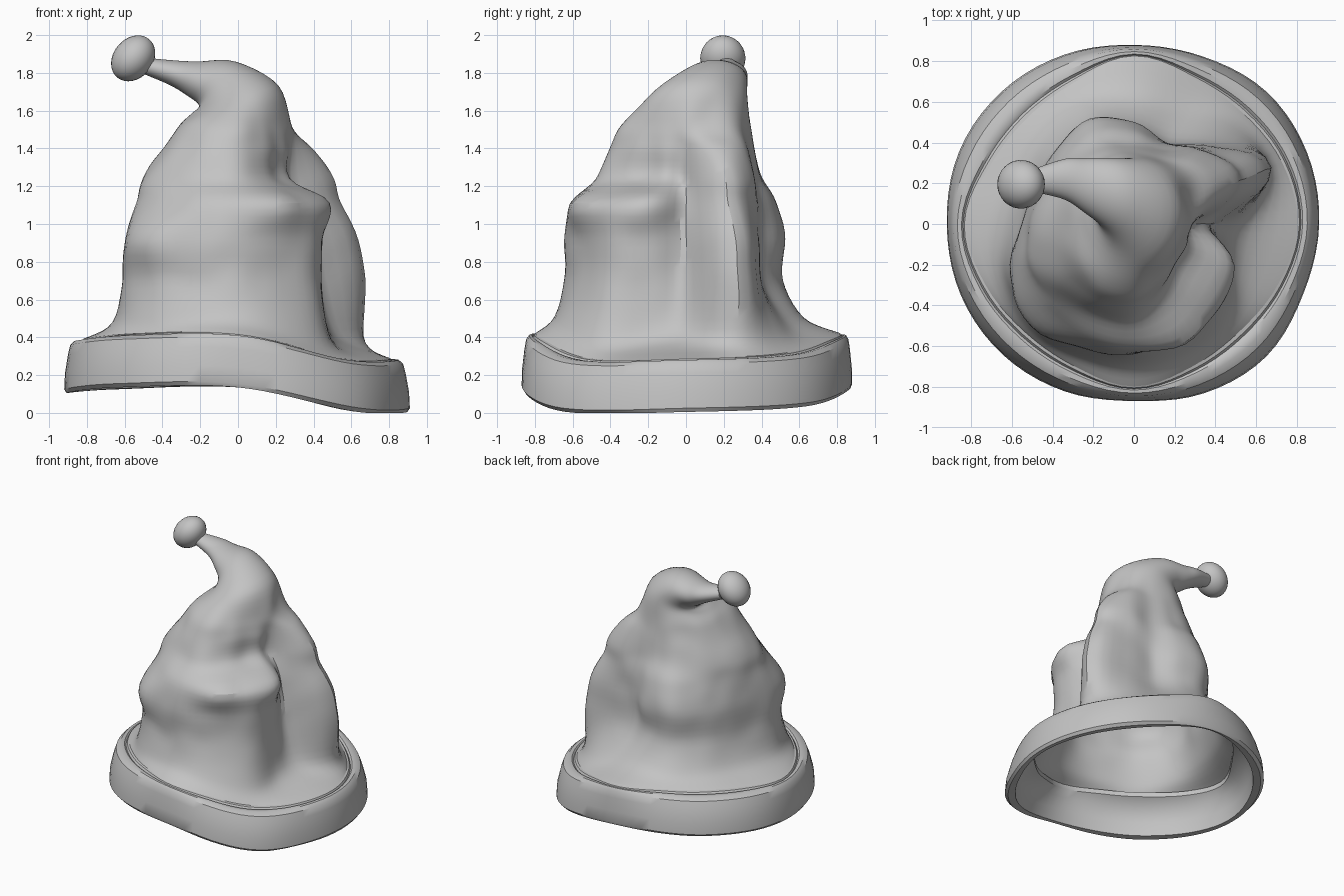
import bpy
import bmesh
from math import cos, sin, pi, radians
from mathutils import Vector, Matrix, noise

cube = bpy.data.objects.get("Cube")
if cube:
    bpy.data.objects.remove(cube, do_unlink=True)

SEGMENTS = 80   # around the hat
STEPS = 5       # between neighbouring body rings

felt = bpy.data.materials.new("grey felt")
felt.use_nodes = True
grey = (0.55, 0.55, 0.55, 1)
felt.diffuse_color = grey
felt.node_tree.nodes["Principled BSDF"].inputs["Base Color"].default_value = grey


def spline(a, b, c, d, t):
    """Catmull-Rom blend from b to c."""
    return b + (c - a + (2*a - 5*b + 4*c - d + (3*(b - c) + d - a)*t)*t)*t*0.5


def around(values, angle):
    """Smooth periodic lookup of evenly spaced values, given in hundredths."""
    n = len(values)
    pos = angle / (2*pi) * n
    i = int(pos)
    return spline(*[values[(i + k) % n] for k in (-1, 0, 1, 2)], pos - i) / 100


def loft(name, rings, closed=False, cap=False, sharp=40):
    """Skin a list of point rings into one object."""
    bm = bmesh.new()
    loops = [[bm.verts.new(p) for p in ring] for ring in rings]
    pairs = list(zip(loops, loops[1:]))
    if closed:
        pairs.append((loops[-1], loops[0]))
    for low, high in pairs:
        for i in range(len(low)):
            j = (i + 1) % len(low)
            bm.faces.new((low[i], low[j], high[j], high[i]))
    if cap:
        bm.faces.new(loops[-1])
    if closed:
        bmesh.ops.recalc_face_normals(bm, faces=bm.faces)
    mesh = bpy.data.meshes.new(name)
    bm.to_mesh(mesh)
    bm.free()
    obj = bpy.data.objects.new(name, mesh)
    bpy.context.collection.objects.link(obj)
    finish(obj, sharp)


def finish(obj, sharp):
    obj.data.materials.append(felt)
    bpy.ops.object.select_all(action='DESELECT')
    obj.select_set(True)
    bpy.context.view_layer.objects.active = obj
    bpy.ops.object.shade_smooth_by_angle(angle=radians(sharp))


angles = [2*pi*i/SEGMENTS for i in range(SEGMENTS)]

# Wavy brim: outer radius, radius of the groove on top, lift of its lower edge
outline = [91, 92, 92, 89, 88, 90, 92, 93, 92, 92, 91, 89, 87, 90, 92, 90]
groove = [82, 81, 79, 79, 83, 78, 77, 79, 84, 81, 78, 78, 81, 78, 77, 79]
lift = [1, 4, 14, 13, 11, 14, 14, 1]

# Brim section as (share of the way to the groove, height), up the outside, down the inside
section = [(0.5, 0), (0.15, -0.005), (0, 0.015), (0.05, 0.1), (0.25, 0.2),
           (0.4, 0.25), (0.65, 0.27), (0.9, 0.27), (1, 0.26),
           (1.08, 0.275), (1.45, 0.285), (1.45, 0.25), (0.9, 0.2), (0.6, 0.1)]


def brim_point(a, share, height):
    outer = around(outline, a)
    r = outer + (around(groove, a) - outer) * share
    return Vector((r*cos(a), r*sin(a), max(0, around(lift, a) + height)))


loft("brim", [[brim_point(a, *s) for a in angles] for s in section],
     closed=True, sharp=35)

# Sagging body: (height, share of brim lift, radii around)
levels = [
    (0.39, 0.8, [54, 72, 68, 60, 62, 64, 62, 61, 65, 70, 72, 70, 70, 68, 65, 54]),
    (0.66, 0.3, [44, 73, 56, 44, 49, 54, 53, 53, 56, 66, 68, 65, 64, 60, 58, 48]),
    (0.92, 0, [39, 69, 53, 43, 50, 56, 53, 52, 55, 65, 71, 66, 64, 59, 57, 49]),
    (1.11, 0, [35, 59, 50, 42, 46, 50, 48, 48, 52, 57, 58, 60, 61, 63, 57, 52]),
    (1.24, 0, [29, 55, 49, 39, 40, 43, 44, 46, 50, 53, 51, 49, 47, 38, 31, 30]),
    (1.40, 0, [29, 43, 43, 36, 36, 38, 38, 39, 40, 41, 42, 42, 40, 33, 28, 28]),
    (1.52, 0, [28, 30, 35, 34, 34, 35, 34, 32, 31, 32, 34, 35, 34, 29, 26, 26]),
]
body = [[brim_point(a, 1.2, 0.28) for a in angles]]
for height, share, radii in levels:
    body.append([Vector((around(radii, a)*cos(a), around(radii, a)*sin(a),
                         height + share*around(lift, a))) for a in angles])

# Curled tip: (centre, tilt, radius in the bend, radius across)
tip = [((-0.015, 0.06, 1.66), 18, 0.24, 0.265),
       ((-0.11, 0.14, 1.745), 50, 0.15, 0.185),
       ((-0.24, 0.19, 1.77), 72, 0.095, 0.135),
       ((-0.34, 0.22, 1.80), 72, 0.068, 0.1),
       ((-0.48, 0.215, 1.835), 72, 0.045, 0.06)]
for centre, tilt, bend, across in tip:
    t = radians(tilt)
    body.append([Vector(centre) + Vector((bend*cos(a)*cos(t), across*sin(a),
                                          bend*cos(a)*sin(t))) for a in angles])


def crumple(p):
    """Small cloth creases, strongest on the middle of the body."""
    amount = 0.008 * max(0, min(1, (p.z - 0.45)*4, (1.75 - p.z)*4))
    return p + noise.noise_vector(p * 6) * amount


cloth = []
for k in range(len(body) - 1):
    four = [body[max(0, min(len(body) - 1, k + d))] for d in (-1, 0, 1, 2)]
    for s in range(STEPS):
        cloth.append([crumple(spline(*pts, s/STEPS)) for pts in zip(*four)])
cloth.append(body[-1])
loft("hat_body", cloth, cap=True, sharp=30)

# Pom-pom on the tip
bm = bmesh.new()
pose = (Matrix.Translation((-0.555, 0.195, 1.877)) @ Matrix.Rotation(radians(40), 4, 'Y')
        @ Matrix.Diagonal((0.105, 0.12, 0.132, 1)))
bmesh.ops.create_uvsphere(bm, u_segments=24, v_segments=16, radius=1, matrix=pose)
mesh = bpy.data.meshes.new("pompom")
bm.to_mesh(mesh)
bm.free()
pompom = bpy.data.objects.new("pompom", mesh)
bpy.context.collection.objects.link(pompom)
finish(pompom, 40)
